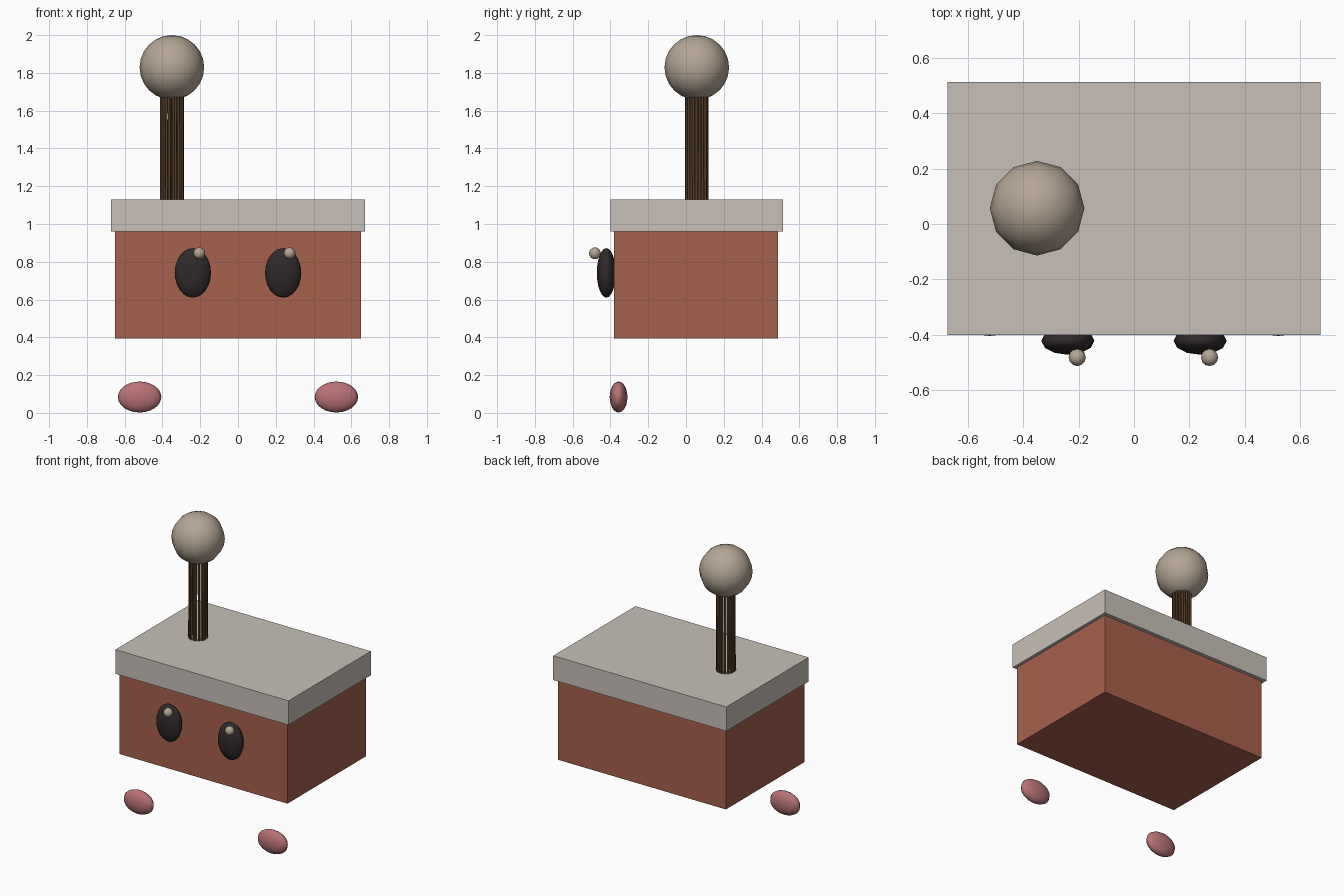
import bpy, math, random
from mathutils import Vector

if "Cube" in bpy.data.objects:
    bpy.data.objects.remove(bpy.data.objects["Cube"])

random.seed(4)


def material(name, rgb):
    m = bpy.data.materials.new(name)
    m.diffuse_color = (*rgb, 1)
    m.use_nodes = True
    m.node_tree.nodes["Principled BSDF"].inputs["Base Color"].default_value = m.diffuse_color
    return m


BRICK = material("brick_red", (0.38, 0.12, 0.07))
STONE = material("pale_stone", (0.58, 0.53, 0.48))
TAN = material("tan", (0.46, 0.38, 0.30))
BROWN = material("brown", (0.09, 0.045, 0.02))
DARK = material("near_black", (0.03, 0.022, 0.022))
PINK = material("pink", (0.48, 0.17, 0.18))


def finish(name, mat):
    ob = bpy.context.object
    ob.name = name
    ob.data.materials.append(mat)
    return ob


def box(name, lo, hi, mat):
    lo, hi = Vector(lo), Vector(hi)
    bpy.ops.mesh.primitive_cube_add(size=1, location=(lo + hi) / 2)
    bpy.context.object.scale = hi - lo
    return finish(name, mat)


def ellipsoid(name, centre, radii, mat, segments=12, rings=12):
    bpy.ops.mesh.primitive_uv_sphere_add(segments=segments, ring_count=rings,
                                         radius=1, location=centre)
    bpy.context.object.scale = radii
    bpy.ops.object.shade_smooth()
    return finish(name, mat)


# Body and overhanging lid
box("body", (-0.652, -0.382, 0.395), (0.652, 0.488, 0.96), BRICK)
box("lid", (-0.673, -0.40, 0.96), (0.673, 0.513, 1.13), STONE)

# Post: a ring of thin, slightly tilted upright strands
PX, PY, STRANDS, RING = -0.35, 0.057, 21, 0.056
curve = bpy.data.curves.new("post_strands", "CURVE")
curve.dimensions = "3D"
curve.bevel_depth = 0.0075
curve.bevel_resolution = 1
curve.use_fill_caps = True
for i in range(STRANDS):
    a = 2 * math.pi * i / STRANDS
    spline = curve.splines.new("POLY")
    spline.points.add(1)
    for point, z in zip(spline.points, (1.125, 1.685)):
        b = a + random.uniform(-0.06, 0.06)
        point.co = (PX + RING * math.cos(b), PY + RING * math.sin(b), z, 1)
post = bpy.data.objects.new("post", curve)
bpy.context.collection.objects.link(post)
curve.materials.append(BROWN)

# Ball on top of the post
ellipsoid("ball", (PX, PY, 1.829), (0.171, 0.171, 0.171), TAN)

# Eyes with highlights, and floating feet
for side, s in (("left", -1), ("right", 1)):
    ellipsoid(side + "_eye", (s * 0.239, -0.422, 0.741), (0.096, 0.05, 0.131), DARK)
    ellipsoid(side + "_eye_highlight", (s * 0.239 + 0.034, -0.482, 0.845),
              (0.031, 0.031, 0.031), TAN)
    ellipsoid(side + "_foot", (s * 0.521, -0.357, 0.084), (0.115, 0.047, 0.082), PINK)
